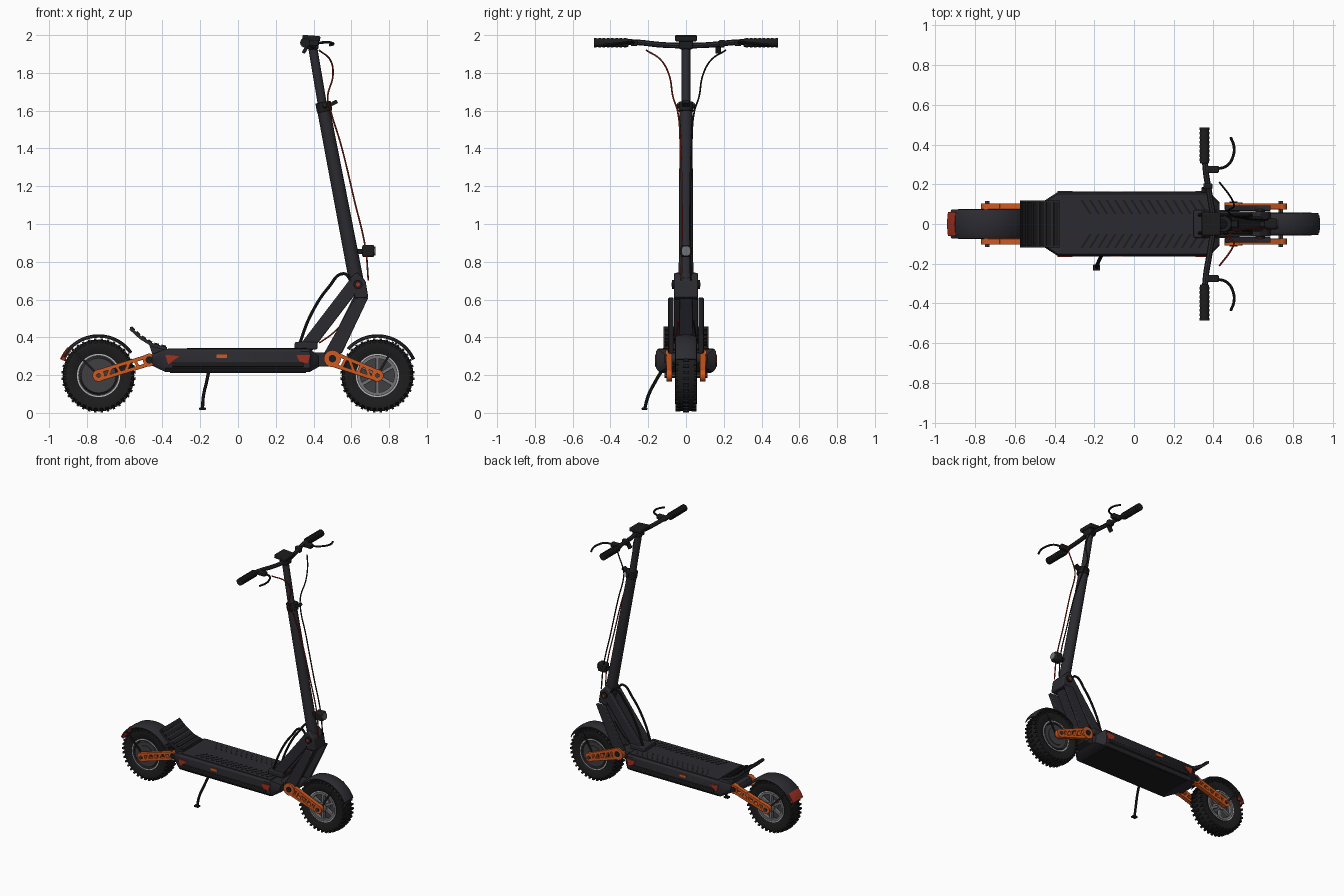
import bpy, bmesh
from math import radians, cos, sin, tau, pi
from mathutils import Vector, Matrix

cube = bpy.data.objects.get("Cube")
if cube:
    bpy.data.objects.remove(cube)


def material(name, r, g, b):
    m = bpy.data.materials.new(name)
    m.use_nodes = True
    m.diffuse_color = (r, g, b, 1)
    m.node_tree.nodes["Principled BSDF"].inputs["Base Color"].default_value = (r, g, b, 1)
    return m


BODY = material("charcoal", .024, .024, .03)
BLACK = material("rubber black", .012, .012, .013)
ORANGE = material("orange", .62, .1, .015)
RED = material("lamp red", .36, .03, .014)
GREY = material("alloy grey", .17, .17, .18)
STEEL = material("hub grey", .05, .05, .055)
SILVER = material("silver", .5, .5, .52)


def finish(name, bm, mat, bevel=0):
    bmesh.ops.recalc_face_normals(bm, faces=bm.faces)
    me = bpy.data.meshes.new(name)
    bm.to_mesh(me)
    bm.free()
    me.materials.append(mat)
    me.shade_smooth()
    me.set_sharp_from_angle(angle=radians(35))
    ob = bpy.data.objects.new(name, me)
    bpy.context.collection.objects.link(ob)
    if bevel:
        mod = ob.modifiers.new("bevel", 'BEVEL')
        mod.width, mod.segments, mod.limit_method = bevel, 2, 'ANGLE'
    return ob


def prism(name, pts, y0, y1, mat, bevel=0):
    # side outline in x, z pushed along y
    bm = bmesh.new()
    a = [bm.verts.new((x, y0, z)) for x, z in pts]
    b = [bm.verts.new((x, y1, z)) for x, z in pts]
    bm.faces.new(a)
    bm.faces.new(b)
    for i in range(len(pts)):
        j = (i + 1) % len(pts)
        bm.faces.new((a[i], a[j], b[j], b[i]))
    return finish(name, bm, mat, bevel)


def bar(name, p, q, w, y0, y1, mat, bevel=0):
    p, q = Vector(p), Vector(q)
    n = (q - p).normalized().orthogonal() * w / 2
    return prism(name, [p + n, q + n, q - n, p - n], y0, y1, mat, bevel)


def box(name, c, size, mat, bevel=0, tilt=0):
    bm = bmesh.new()
    m = Matrix.Translation(c) @ Matrix.Rotation(radians(tilt), 4, 'Y') @ Matrix.Diagonal((*size, 1))
    bmesh.ops.create_cube(bm, size=1, matrix=m)
    return finish(name, bm, mat, bevel)


def cyl(name, p, q, r, mat, r2=None, seg=24, bevel=0):
    p, q = Vector(p), Vector(q)
    bm = bmesh.new()
    rot = (q - p).to_track_quat('Z', 'Y').to_matrix().to_4x4()
    bmesh.ops.create_cone(bm, cap_ends=True, segments=seg, radius1=r, radius2=r2 or r,
                          depth=(q - p).length, matrix=Matrix.Translation((p + q) / 2) @ rot)
    return finish(name, bm, mat, bevel)


def lathe(name, profile, cx, cz, mat, a0=0, a1=360, seg=48):
    # closed (radius, y) profile swept about a sideways axle
    bm = bmesh.new()
    full = a1 - a0 >= 360
    rings = []
    for i in range(seg if full else seg + 1):
        a = radians(a0 + (a1 - a0) * i / seg)
        rings.append([bm.verts.new((cx + r * cos(a), y, cz + r * sin(a))) for r, y in profile])
    n = len(profile)
    for i in range(seg):
        u, v = rings[i], rings[(i + 1) % len(rings)]
        for k in range(n):
            bm.faces.new((u[k], u[(k + 1) % n], v[(k + 1) % n], v[k]))
    if not full:
        bm.faces.new(rings[0])
        bm.faces.new(rings[-1])
    return finish(name, bm, mat)


def tube(name, pts, r, mat):
    cu = bpy.data.curves.new(name, 'CURVE')
    cu.dimensions, cu.bevel_depth, cu.bevel_resolution, cu.use_fill_caps = '3D', r, 2, True
    sp = cu.splines.new('BEZIER')
    sp.bezier_points.add(len(pts) - 1)
    for bp, p in zip(sp.bezier_points, pts):
        bp.co, bp.handle_left_type, bp.handle_right_type = p, 'AUTO', 'AUTO'
    tmp = bpy.data.objects.new(name + "_path", cu)
    bm = bmesh.new()
    bm.from_mesh(bpy.data.meshes.new_from_object(tmp))
    bpy.data.objects.remove(tmp)
    return finish(name, bm, mat)


# Wheels: tyre, knobs, rim, a spoked face on one side and a hub disc on the other
CZ = .198
half = [(.112, .042), (.15, .057), (.174, .055), (.186, .038), (.189, 0)]
tyre = half + [(r, -y) for r, y in half[-2::-1]]
for label, cx, face in (("front", .738, -1), ("rear", -.738, 1)):
    lathe(label + "_tyre", tyre, cx, CZ, BLACK)
    bm = bmesh.new()
    for i in range(72):
        for y in ((0,) if i % 2 else (-.043, .043)):
            m = (Matrix.Translation((cx, 0, CZ)) @ Matrix.Rotation(tau * i / 72, 4, 'Y')
                 @ Matrix.Translation((.187 if y == 0 else .181, y, 0))
                 @ Matrix.Diagonal((.02, .034 if y == 0 else .026, .013, 1)))
            bmesh.ops.create_cube(bm, size=1, matrix=m)
    finish(label + "_tread", bm, BLACK)
    lathe(label + "_rim", [(.1, -.046), (.115, -.046), (.115, .046), (.1, .046)], cx, CZ, STEEL)
    for s in (-1, 1):
        lathe(label + "_rim_line", [(.108, s * .045), (.114, s * .045), (.114, s * .049), (.108, s * .049)], cx, CZ, SILVER)
    cyl(label + "_hub_disc", (cx, -face * .005, CZ), (cx, -face * .046, CZ), .101, STEEL, .092, 48)
    cyl(label + "_brake_disc", (cx, -face * .046, CZ), (cx, -face * .052, CZ), .065, STEEL, seg=40)
    lathe(label + "_spoke_ring", [(.09, face * .02), (.104, face * .02), (.104, face * .048), (.09, face * .048)], cx, CZ, GREY)
    cyl(label + "_hub_cap", (cx, 0, CZ), (cx, face * .052, CZ), .034, GREY)
    for k in range(6):
        a = tau * k / 6 + pi / 6
        d = Vector((cos(a), sin(a)))
        c = Vector((cx, CZ))
        bar(label + "_spoke", c + d * .025, c + d * .095, .019, face * .022, face * .046, GREY, .002)
    cyl(label + "_axle", (cx, -.115, CZ), (cx, .115, CZ), .013, STEEL, seg=6)

# Swing arms: trussed orange plates each side
for label, p, q, r in (("front", (.5, .287), (.738, .198), .045), ("rear", (-.47, .28), (-.738, .198), .034)):
    p, q = Vector(p), Vector(q)
    up = Vector((0, 1))
    for s in (-1, 1):
        y0, y1 = s * .074, s * .104
        cyl(label + "_arm_pivot", (p.x, y0, p.y), (p.x, y1 + s * .004, p.y), r, ORANGE)
        cyl(label + "_arm_end", (q.x, y0, q.y), (q.x, y1, q.y), .032, ORANGE)
        cyl(label + "_pivot_bolt", (p.x, y1, p.y), (p.x, y1 + s * .01, p.y), .02, BLACK, seg=12)
        for t in (-1, 1):
            bar(label + "_arm_rail", p + up * t * (r - .012), q + up * t * .022, .02, y0, y1, ORANGE, .002)
        for i in range(4):
            a, b = p.lerp(q, .2 + i * .18), p.lerp(q, .3 + i * .18)
            t = 1 if i % 2 else -1
            bar(label + "_arm_web", a + up * t * .028, b - up * t * .028, .016, y0, y1, ORANGE)
    cyl(label + "_cross_shaft", (p.x, -.075, p.y), (p.x, .075, p.y), .03, BODY)
bar("rear_mount", (-.49, .28), (-.4, .28), .06, -.07, .07, BODY, .006)
bar("front_mount", (.38, .28), (.5, .285), .075, -.07, .07, BODY, .006)

# Deck: chamfered hull, lower rail, mat with chevron grips
bm = bmesh.new()
for x, hw, z0, z1 in ((-.455, .115, .25, .31), (-.385, .16, .217, .338), (.38, .16, .217, .338), (.43, .11, .245, .3)):
    for s in (-1, 1):
        for y, z in ((hw - .018, z0), (hw, z0 + .02), (hw, z1 - .014), (hw - .01, z1)):
            bm.verts.new((x, s * y, z))
bmesh.ops.convex_hull(bm, input=bm.verts)
finish("deck", bm, BODY)
box("deck_mat", (0, 0, .339), (.74, .29, .006), BODY)
box("deck_base", (0, 0, .215), (.72, .27, .006), BLACK)
for s in (-1, 1):
    box("side_rail", (0, s * .159, .257), (.7, .008, .026), BLACK, .003)
    box("side_badge", (-.087, s * .161, .3), (.056, .007, .018), ORANGE)
    y0, y1 = s * .157, s * .165
    prism("rear_side_lamp", [(-.385, .308), (-.31, .3), (-.37, .257)], y0, y1, RED)
    prism("front_side_lamp", [(.31, .306), (.385, .308), (.368, .262), (.325, .272)], y0, y1, RED)
    for i in range(15):
        x = -.27 + i * .042
        bm = bmesh.new()
        vs = [bm.verts.new((x + dx, s * y, .344)) for dx, y in ((.045, .05), (.057, .05), (.012, .122), (0, .122))]
        f = bm.faces.new(vs)
        g = bmesh.ops.extrude_face_region(bm, geom=[f])["geom"]
        bmesh.ops.translate(bm, vec=(0, 0, -.004), verts=[v for v in g if isinstance(v, bmesh.types.BMVert)])
        finish("grip_chevron", bm, BLACK)

# Raised rear foot rest with ribs
top = [Vector(p) for p in ((-.375, .348), (-.45, .368), (-.515, .408), (-.57, .458))]
prism("foot_rest", top + [p - Vector((.004, .018)) for p in reversed(top)], -.118, .118, BODY)
for a, b in zip(top, top[1:]):
    for t in (.25, .75):
        c = a.lerp(b, t)
        d = (b - a).normalized() * .012
        bar("foot_rest_rib", c - d, c + d, .012, -.11, .11, BLACK)
prism("foot_rest_support", [(-.39, .34), (-.47, .36), (-.45, .3), (-.4, .3)], -.1, .1, BODY)

# Fenders, stays and tail lamp
for label, cx, w, a0, a1 in (("front", .738, .055, 24, 138), ("rear", -.738, .072, 35, 152)):
    lathe(label + "_fender", [(.205, -w), (.215, -w * .7), (.218, 0), (.215, w * .7), (.205, w),
                              (.2, w), (.209, w * .7), (.212, 0), (.209, -w * .7), (.2, -w)],
          cx, CZ, BODY, a0, a1, 28)
    for s in (-1, 1):
        a = radians(135 if cx < 0 else 60)
        bar(label + "_fender_stay", (cx, CZ), (cx + .205 * cos(a), CZ + .205 * sin(a)), .012, s * (w - .004), s * (w + .004), BLACK)
lathe("tail_lamp", [(.195, -.06), (.216, -.06), (.222, 0), (.216, .06), (.195, .06)], -.738, CZ, RED, 138, 157, 6)

# Neck: paired struts, hinge block and carry loops
for s in (-1, 1):
    prism("front_strut", [(.455, .315), (.55, .315), (.69, .61), (.62, .61)], s * .066, s * .094, BODY, .005)
    bar("rear_strut", (.36, .345), (.62, .685), .07, s * .033, s * .064, BODY, .006)
    tube("carry_loop", [(.32, .35, s * 1), (.386, .52, 0), (.48, .665, 0), (.56, .737, 0), (.6, .71, 0)] and
         [(x, s * .045, z) for x, z in ((.32, .35), (.386, .52), (.48, .665), (.56, .737), (.6, .7))], .008, BLACK)
    cyl("hinge_bolt", (.635, s * .06, .68), (.635, s * .074, .68), .024, BLACK)
    cyl("hinge_ring", (.635, s * .074, .68), (.635, s * .077, .68), .011, RED)
prism("hinge_block", [(.59, .71), (.63, .745), (.675, .7), (.69, .61), (.62, .6)], -.064, .064, BODY, .008)
prism("inner_neck", [(.47, .33), (.52, .33), (.67, .62), (.62, .63)], -.036, .036, BODY, .005)
box("neck_base", (.36, 0, .355), (.12, .14, .04), BODY, .008)

# Stem with clamp
cyl("lower_stem", (.63, 0, .68), (.45, 0, 1.62), .039, BODY, .034)
cyl("upper_stem", (.452, 0, 1.6), (.393, 0, 1.95), .024, BODY)
cyl("stem_clamp", (.459, 0, 1.595), (.45, 0, 1.645), .041, BLACK, bevel=.004)
bar("clamp_lever", (.46, 1.615), (.525, 1.65), .02, -.018, .018, BLACK, .004)
for s in (-1, 1):
    cyl("clamp_lug", (.46, s * .03, 1.62), (.46, s * .05, 1.63), .012, BLACK, seg=12)

# Headlight
bar("headlight_bracket", (.6, .855), (.67, .855), .025, -.012, .012, BLACK)
box("headlight", (.69, 0, .857), (.066, .056, .066), BLACK, .012)
cyl("headlight_lens", (.715, 0, .857), (.728, 0, .857), .025, GREY)

# Handlebar, grips, levers and display
tube("handlebar", [(.355, -.47, 1.96), (.36, -.28, 1.963), (.385, -.12, 1.948), (.4, 0, 1.945),
                   (.385, .12, 1.948), (.36, .28, 1.963), (.355, .47, 1.96)], .015, BODY)
box("bar_clamp", (.397, 0, 1.95), (.06, .075, .05), BLACK, .01)
box("display", (.388, 0, 1.984), (.095, .115, .028), BLACK, .006, 4)
for s in (-1, 1):
    cyl("grip", (.355, s * .305, 1.96), (.355, s * .485, 1.96), .023, BLACK, bevel=.005)
    for i in range(8):
        y = .316 + i * .0225
        cyl("grip_rib", (.355, s * y, 1.96), (.355, s * (y + .013), 1.96), .026, BLACK)
    box("lever_mount", (.39, s * .275, 1.958), (.075, .036, .032), BLACK, .006)
    tube("brake_lever", [(.41, s * .275, 1.957), (.47, s * .295, 1.962), (.5, s * .345, 1.957),
                         (.503, s * .39, 1.952), (.487, s * .437, 1.947)], .007, BLACK)
    # Cables run from lever to wheel
    mat = RED if s < 0 else BLACK
    tube("brake_cable", [(.43, s * .21, 1.92), (.49, s * .13, 1.865), (.503, s * .09, 1.79), (.475, s * .068, 1.67),
                         (.49, s * .045, 1.6), (.545, s * .03, 1.42), (.615, s * .022, 1.13), (.675, s * .022, .87),
                         (.69, s * .025, .7)], .0045, mat)
    tube("lower_cable", [(.43, s * .055, .37), (.5, s * .05, .42), (.57, s * .04, .49)], .004, mat)
box("throttle_mount", (.372, .19, 1.955), (.045, .03, .04), BLACK, .006)
bar("throttle_lever", (.37, 1.945), (.345, 1.905), .018, .155, .185, BLACK, .004)

# Kickstand
tube("kickstand", [(-.155, -.13, .22), (-.165, -.16, .17), (-.183, -.2, .09), (-.188, -.218, .025)], .009, BLACK)
box("kickstand_foot", (-.188, -.22, .022), (.036, .03, .012), BLACK, .003)
